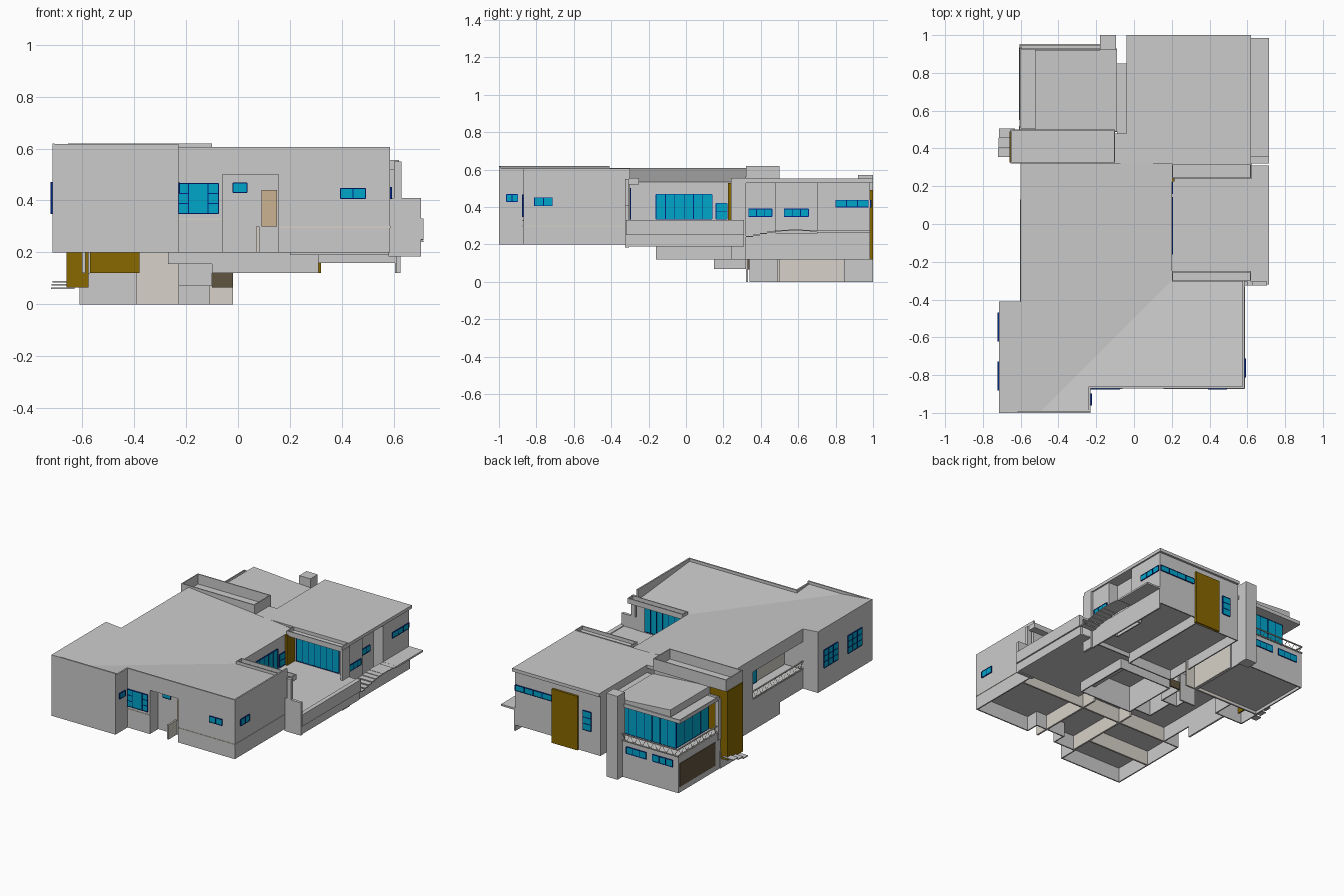
import bpy, math

if "Cube" in bpy.data.objects:
    bpy.data.objects.remove(bpy.data.objects["Cube"])


def material(name, rgb):
    m = bpy.data.materials.new(name)
    m.diffuse_color = (*rgb, 1)
    m.use_nodes = True
    m.node_tree.nodes["Principled BSDF"].inputs["Base Color"].default_value = m.diffuse_color
    return m


GLASS = material("teal_glass", (0.0, 0.38, 0.58))
FRAME = material("navy_frame", (0.0, 0.02, 0.25))
GOLD = material("ochre_cladding", (0.25, 0.14, 0.0))
CREAM = material("cream", (0.68, 0.64, 0.58))
TAN = material("tan_door", (0.6, 0.45, 0.28))
SLAT = material("brown_slats", (0.12, 0.09, 0.05))


def mesh(name, verts, faces, mat=None):
    me = bpy.data.meshes.new(name)
    me.from_pydata(verts, [], faces)
    ob = bpy.data.objects.new(name, me)
    bpy.context.collection.objects.link(ob)
    if mat:
        me.materials.append(mat)
    return ob


def slab(name, pts, z0, z1, mat=None):
    # solid prism from a counter-clockwise outline; z1 may be a height function
    n = len(pts)
    top = z1 if callable(z1) else (lambda x, y: z1)
    v = [(x, y, z0) for x, y in pts] + [(x, y, top(x, y)) for x, y in pts]
    f = [tuple(reversed(range(n))), tuple(range(n, 2 * n))]
    f += [(i, (i + 1) % n, (i + 1) % n + n, i + n) for i in range(n)]
    return mesh(name, v, f, mat)


def rect(x0, x1, y0, y1):
    return [(x0, y0), (x1, y0), (x1, y1), (x0, y1)]


def box(name, x0, x1, y0, y1, z0, z1, mat=None):
    return slab(name, rect(x0, x1, y0, y1), z0, z1, mat)


def walls(name, pts, z0, z1, t=0.012, mat=None):
    # hollow walls along an outline, thickened inward
    n = len(pts)
    v = [(x, y, z0) for x, y in pts] + [(x, y, z1) for x, y in pts]
    ob = mesh(name, v, [(i, (i + 1) % n, (i + 1) % n + n, i + n) for i in range(n)], mat)
    s = ob.modifiers.new("thickness", "SOLIDIFY")
    s.thickness, s.offset = t, -1
    return ob


def tray(name, x0, x1, y0, y1, z0, z1):
    walls(name + "_upstand", rect(x0, x1, y0, y1), z0, z1, 0.01)
    box(name + "_base", x0 + .005, x1 - .005, y0 + .005, y1 - .005, z0, z0 + 0.012)


def panel(name, axis, pos, a0, a1, z0, z1, t, mat):
    if axis == "x":
        return box(name, pos - t, pos + t, a0, a1, z0, z1, mat)
    return box(name, a0, a1, pos - t, pos + t, z0, z1, mat)


def window(name, axis, pos, a0, a1, z0, z1, n=2, rows=1, w=0.002):
    panel(name + "_glass", axis, pos, a0, a1, z0, z1, 0.003, GLASS)
    for i in range(n + 1):
        a = a0 + (a1 - a0) * i / n
        panel(name + "_mullion", axis, pos, a - w, a + w, z0, z1, 0.005, FRAME)
    for i in range(rows + 1):
        z = z0 + (z1 - z0) * i / rows
        panel(name + "_rail", axis, pos, a0, a1, z - w, z + w, 0.005, FRAME)


def balustrade(name, axis, pos, a0, a1, z0, z1, n):
    # rails with zigzag infill
    for z in (z0, z1 - 0.006):
        panel(name + "_rail", axis, pos, a0, a1, z, z + 0.006, 0.004, CREAM)
    v, f = [], []
    for i in range(n):
        p = a0 + (a1 - a0) * i / n
        q = a0 + (a1 - a0) * (i + 1) / n
        za, zb = (z0, z1) if i % 2 else (z1, z0)
        k = len(v)
        for a, z in ((p, za - .003), (q, zb - .003), (q, zb + .003), (p, za + .003)):
            v.append((pos, a, z) if axis == "x" else (a, pos, z))
        f.append((k, k + 1, k + 2, k + 3))
    mesh(name + "_zigzag", v, f, CREAM)


# --- front wing and main body ---
FRONT = [(-.715, -1), (-.23, -1), (-.23, -.87), (-.06, -.87), (-.06, -.78), (.155, -.78),
         (.155, -.87), (.585, -.87), (.585, -.3), (.2, -.3), (.2, .32)]
OUT = FRONT + [(-.6, .32), (-.6, -.41), (-.715, -.41)]
walls("house_walls_lower", OUT, 0.2, 0.33)
walls("house_walls_upper", FRONT + [(-.6, .32), (-.6, .13), (-.46, .13), (-.46, -.41),
                                    (-.715, -.41)], 0.33, 0.525)
slab("house_floor", OUT, 0.3, 0.325)


# --- roof: two gently tilted planes meeting in a diagonal valley, with parapets ---
def roof_z(x, y):
    return .535 + .092 * max(.2 - x, -.3 - y)


slab("roof_left_plane", [(-.5, -1), (.2, -.3), (.2, .32), (-.6, .32), (-.6, -.41),
                         (-.715, -.41), (-.715, -1)], .52, roof_z)
slab("roof_front_plane", [(-.5, -1), (-.23, -1), (-.23, -.87), (.585, -.87), (.585, -.3),
                          (.2, -.3)], .52, roof_z)
box("parapet_front_left", -.715, -.23, -1, -.99, .52, .618)
box("parapet_return", -.24, -.23, -1, -.87, .52, .606)
box("parapet_front_right", -.24, .585, -.87, -.86, .52, .606)
box("parapet_right", .575, .585, -.87, -.3, .52, .606)

box("entry_lintel", -.06, .155, -.87, -.78, .5, .53)
box("entry_door", .09, .15, -.788, -.776, .3, .44, TAN)
box("front_trim", -.23, -.06, -.873, -.868, .325, .331, CREAM)
box("right_trim", .155, .585, -.873, -.868, .295, .302, CREAM)
box("right_side_trim", .583, .588, -.87, -.33, .295, .302, CREAM)

# --- foundations, open at the bottom ---
for i, (x0, x1, y0, y1, z0) in enumerate([
        (-.27, -.1, -.16, .32, .155), (-.1, .31, -.16, .24, .12), (-.23, -.1, .15, .32, .07)]):
    walls(f"foundation_{i}", rect(x0, x1, y0, y1), z0, .3)
for x in (-.23, .07):
    box("foundation_divider", x, x + .012, -.87, -.3, .2, .3, CREAM)
box("foundation_cross_wall", -.6, .58, -.42, -.408, .2, .3, CREAM)
box("foundation_room_wall", -.71, -.23, -.72, -.708, .2, .3, CREAM)
box("foundation_left_wall", -.6, -.588, -.16, .32, .12, .2)

# --- balcony on the left side ---
balustrade("balcony", "x", -.6, -.41, .13, .335, .39, 18)
window("balcony_glass", "x", -.463, -.1, .12, .33, .52, 3)
box("balcony_back_wall", -.463, -.459, -.4, -.1, .33, .52, CREAM)

# --- windows of the front wing ---
window("front_window_a", "y", -.872, -.23, -.19, .35, .465, 1, 3)
window("front_window_b", "y", -.872, -.19, -.115, .35, .465, 1)
window("front_window_c", "y", -.872, -.115, -.075, .35, .465, 1, 3)
window("entry_window", "y", -.782, -.02, .035, .43, .468, 1)
window("front_right_window", "y", -.872, .395, .49, .407, .447)
window("return_window", "x", -.228, -.96, -.9, .43, .467)
window("right_window", "x", .587, -.81, -.715, .407, .45)
for y in (-.62, -.88):
    window("left_window", "x", -.717, y, y + .15, .35, .47, 3, 3)

# --- courtyard ---
box("courtyard_floor", .2, .7, -.31, .31, .31, .325)
box("courtyard_edge", .685, .705, -.31, .31, .19, .33)
box("courtyard_underside", .2, .7, -.31, .31, .19, .2)
box("courtyard_end_wall", .58, .705, -.325, -.305, .185, .41)
box("courtyard_pier", .6, .63, -.325, -.305, .19, .55)
box("courtyard_corner_pier", .61, .625, .24, .32, .12, .53)
box("edge_coping", .705, .715, -.32, .31, .25, .33)
tray("canopy_back", .2, .62, .24, .32, .52, .555)
tray("canopy_front", .2, .62, -.305, -.25, .52, .555)
window("courtyard_glass_main", "x", .202, -.16, .14, .335, .468, 6)
window("courtyard_side_window", "x", .202, .16, .22, .335, .42, 1, 2)
window("courtyard_glass_back", "y", .311, .23, .55, .33, .5, 7)
window("courtyard_glass_front", "y", -.298, .25, .52, .335, .5, 6)
box("courtyard_gold_pier", .19, .215, .225, .31, .325, .53, GOLD)

# --- back right wing ---
WING = [(-.04, .315), (.61, .315), (.61, .48), (.54, .48), (.54, .7), (.61, .7),
        (.61, .985), (-.04, .985)]
walls("wing_walls", WING, .16, .54)
slab("wing_floor", WING, .19, .205)
walls("wing_foundation", rect(-.04, .31, .315, .985), .12, .2)
box("wing_roof", -.04, .62, .32, 1, .53, .552)
box("wing_gold_panel", .125, .32, .98, 1, .12, .49, GOLD)
window("wing_side_window", "x", .611, .335, .46, .35, .39, 3)
window("wing_recess_window", "x", .541, .525, .655, .35, .39, 3)
window("wing_high_window", "x", .611, .8, .975, .4, .437, 3)
window("wing_back_high_window", "y", .987, .33, .605, .4, .437, 4)
window("wing_back_window", "y", .987, .03, .09, .27, .4, 1, 3)

# --- outside steps and landing on the right ---
box("landing", .61, .715, .7, .985, .262, .274)
box("steps_side_wall", .605, .615, .315, .985, .12, .26)
for i in range(10):
    y = .32 + i * .038
    z = .246 + .034 * math.sin(i / 9 * 2.2)
    box("outside_step", .61, .715, y, y + .038, z - .006, z)

# --- back left pavilion and terrace ---
box("link_roof", -.09, -.04, .48, .85, .48, .5)
box("link_front_roof", -.1, -.04, .32, .48, .53, .552)
box("link_wall", -.09, -.04, .83, .845, .2, .48)
walls("terrace_base", rect(-.605, -.1, .49, .945), 0, .25)
box("terrace_floor", -.605, -.1, .49, .945, .235, .25)
box("basement_floor", -.6, -.1, .49, .94, .02, .035)
box("brown_panel", -.609, -.603, .55, .935, .04, .2, SLAT)
for x in (-.56, -.36):
    window("basement_window", "y", .946, x, x + .15, .17, .215, 3)
window("pavilion_glass_back", "y", .85, -.52, -.1, .25, .47, 7)
window("pavilion_glass_side", "x", -.52, .5, .85, .25, .47, 4)
tray("pavilion_canopy", -.605, -.09, .5, .93, .47, .495)
slab("pavilion_roof", rect(-.525, -.09, .49, .92), .49, lambda x, y: .51 - .07 * (x + .09))
box("pavilion_right_wall", -.105, -.09, .5, .85, 0, .49)
box("basement_side_lining", -.089, -.085, .5, .84, 0, .19, CREAM)
box("pavilion_post", -.61, -.585, .49, .52, .2, .48)
balustrade("terrace_back", "y", .95, -.605, -.18, .25, .3, 14)
balustrade("terrace_side", "x", -.6, .5, .94, .25, .3, 14)
box("chimney", -.18, -.095, .92, 1, 0, .572)

# --- gold entrance tower and lower rooms ---
walls("lower_room", rect(-.61, -.39, .34, .5), 0, .12)
box("lower_back_wall", -.39, -.02, .488, .5, 0, .2, CREAM)
box("lower_front_wall", -.23, -.11, .32, .332, 0, .2)
box("lower_dark_panel", -.1, -.02, .33, .34, .065, .12, SLAT)
walls("tower_gold_side", rect(-.66, -.575, .325, .49), .065, .54, .012, GOLD)
box("tower_gold_front", -.57, -.38, .325, .34, .12, .54, GOLD)
box("tower_gold_back", -.575, -.5, .48, .492, .25, .54, GOLD)
tray("tower_canopy", -.655, -.1, .32, .5, .54, .62)
box("tower_wall", -.5, -.1, .478, .49, .2, .54)
for i in range(3):
    box("entrance_step", -.72 + i * .003, -.63, .355 + i * .05, .405 + i * .05,
        .06 + i * .012, .066 + i * .012)
